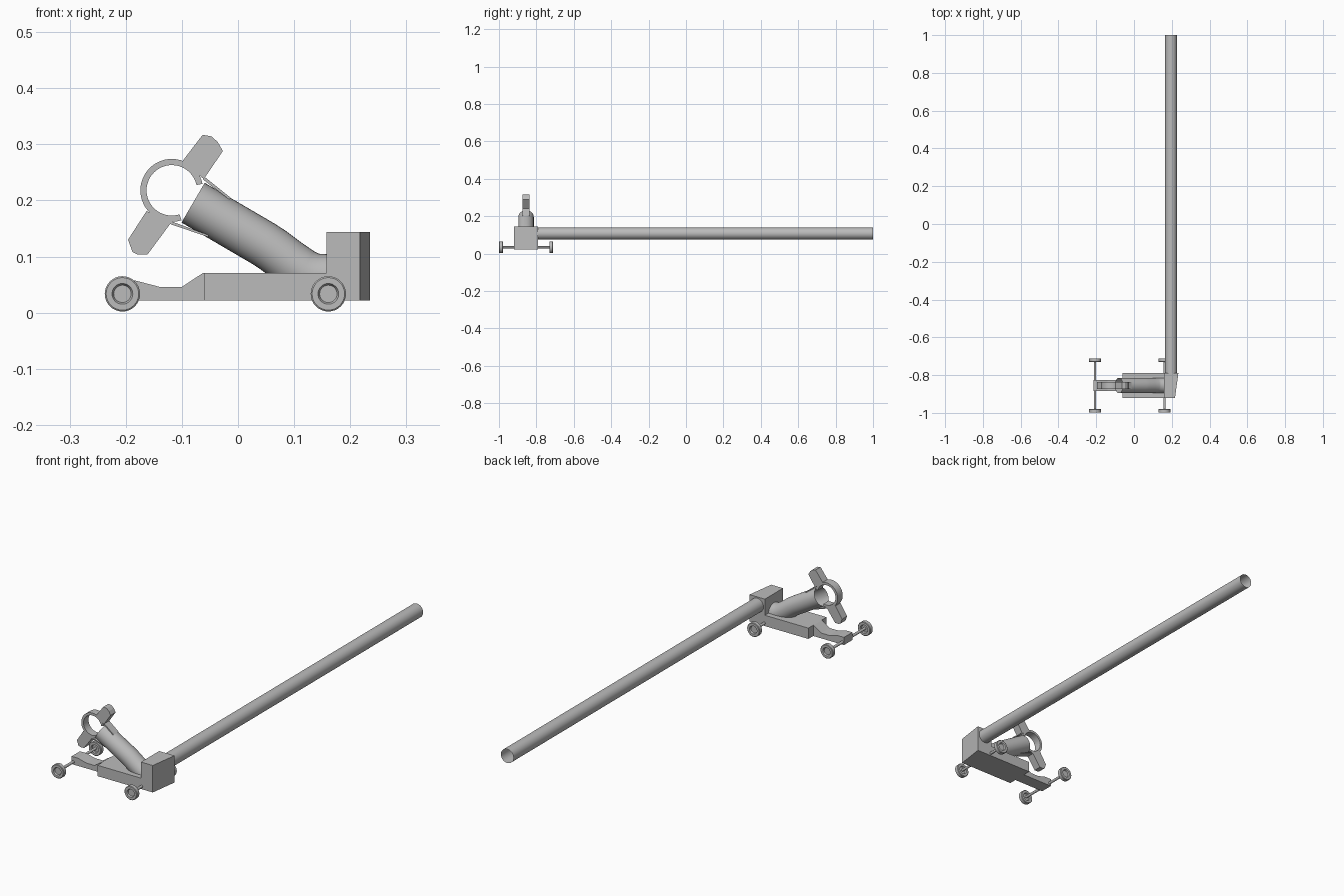
import bpy, bmesh, math
from mathutils import Vector

if "Cube" in bpy.data.objects:
    bpy.data.objects.remove(bpy.data.objects["Cube"])

grey = bpy.data.materials.new("plain grey")
grey.diffuse_color = (0.5, 0.5, 0.5, 1)
grey.use_nodes = True
grey.node_tree.nodes["Principled BSDF"].inputs["Base Color"].default_value = grey.diffuse_color
MID = -0.855  # centre line of the carriage in y


def finish(name, bm, smooth=False, recalc=True):
    if recalc:
        bmesh.ops.recalc_face_normals(bm, faces=bm.faces[:])
    me = bpy.data.meshes.new(name)
    bm.to_mesh(me)
    bm.free()
    me.materials.append(grey)
    ob = bpy.data.objects.new(name, me)
    bpy.context.collection.objects.link(ob)
    if smooth:
        bpy.ops.object.select_all(action='DESELECT')
        ob.select_set(True)
        bpy.context.view_layer.objects.active = ob
        bpy.ops.object.shade_smooth_by_angle(angle=math.radians(35))
    return ob


def prism(name, pts, width, smooth=False):
    """Extrude an (x, z) outline along y, centred on the carriage."""
    bm = bmesh.new()
    a = [bm.verts.new((x, MID - width / 2, z)) for x, z in pts]
    b = [bm.verts.new((x, MID + width / 2, z)) for x, z in pts]
    bm.faces.new(a)
    bm.faces.new(b[::-1])
    for i in range(len(a)):
        j = (i + 1) % len(a)
        bm.faces.new((a[i], b[i], b[j], a[j]))
    return finish(name, bm, smooth)


def lathe(name, profile, x, z, seg=32):
    """Revolve (radius, y) points around an axis parallel to y."""
    bm = bmesh.new()
    rings = []
    for r, y in profile:
        if r == 0:
            rings.append([bm.verts.new((x, y, z))] * seg)
        else:
            rings.append([bm.verts.new((x + r * math.cos(t), y, z + r * math.sin(t)))
                          for t in (2 * math.pi * k / seg for k in range(seg))])
    for p, q in zip(rings, rings[1:]):
        for k in range(seg):
            m = (k + 1) % seg
            bm.faces.new(list(dict.fromkeys((p[k], p[m], q[m], q[k]))))
    return finish(name, bm, True)


def sweep(name, path, radius, seg=32):
    """Open round tube along an (x, z) path."""
    bm = bmesh.new()
    pts = [Vector((x, MID, z)) for x, z in path]
    rings = []
    for i, p in enumerate(pts):
        d = (pts[min(i + 1, len(pts) - 1)] - pts[max(i - 1, 0)]).normalized()
        side = Vector((0, 1, 0))
        up = side.cross(d)
        rings.append([bm.verts.new(p + radius * (side * math.cos(t) + up * math.sin(t)))
                      for t in (2 * math.pi * k / seg for k in range(seg))])
    for p, q in zip(rings, rings[1:]):
        for k in range(seg):
            m = (k + 1) % seg
            bm.faces.new((p[k], p[m], q[m], q[k]))
    return finish(name, bm, True)


# Carriage: wide bed and narrow sloping tail
prism("bed", [(-0.06, 0.022), (0.16, 0.022), (0.16, 0.071), (-0.06, 0.071)], 0.13)
prism("tail", [(-0.214, 0.022), (-0.055, 0.022), (-0.055, 0.071), (-0.062, 0.071),
               (-0.10, 0.046), (-0.14, 0.046), (-0.182, 0.057), (-0.214, 0.057)], 0.06)

# End block with one slanted side
block = prism("end_block", [(0.158, 0.022), (0.235, 0.022), (0.235, 0.144), (0.158, 0.144)], 0.13)
for v in block.data.vertices:
    if v.co.x > 0.2 and v.co.y < MID:
        v.co.x = 0.217

# Axles and recessed wheels
for label, x in (("rear", -0.206), ("front", 0.161)):
    lathe(label + "_axle", [(0, -0.99), (0.006, -0.99), (0.006, -0.72), (0, -0.72)], x, 0.034, 16)
    for side, s in (("left", -1), ("right", 1)):
        c = MID + s * 0.134
        half = [(0, 0.004), (0.0155, 0.004), (0.0185, 0.01), (0.029, 0.01), (0.0315, 0.008)]
        profile = [(r, c - h) for r, h in half] + [(r, c + h) for r, h in half[::-1]]
        lathe(f"{label}_{side}_wheel", profile, x, 0.0335)

# Long straight pipe, open at the far end
lathe("long_pipe", [(0.0315, -0.80), (0.0315, 1.0)], 0.196, 0.107)

# Bent neck tube rising from the bed
sweep("neck_tube", [(-0.08, 0.196), (0.045, 0.123), (0.062, 0.112), (0.09, 0.091),
                    (0.115, 0.074), (0.135, 0.065), (0.165, 0.063)], 0.041)

# Open clamp ring at the top of the neck
CX, CZ = -0.118, 0.218
angles = [math.radians(12 + 276 * k / 36) for k in range(37)]
ring = [(CX + 0.056 * math.cos(t), CZ + 0.056 * math.sin(t)) for t in angles]
ring += [(CX + 0.045 * math.cos(t), CZ + 0.045 * math.sin(t)) for t in reversed(angles)]
prism("clamp_ring", ring, 0.036, True)

# Clamp ears
prism("upper_ear", [(-0.099, 0.27), (-0.063, 0.317), (-0.047, 0.314), (-0.036, 0.304),
                    (-0.027, 0.288), (-0.061, 0.238), (-0.077, 0.252)], 0.036)
prism("lower_ear", [(-0.163, 0.181), (-0.196, 0.13), (-0.188, 0.108), (-0.18, 0.104),
                    (-0.161, 0.104), (-0.118, 0.162), (-0.142, 0.172)], 0.036)

# Thin braces from the ring ends back to the neck
prism("upper_brace", [(-0.062, 0.244), (-0.012, 0.204), (-0.016, 0.202), (-0.062, 0.237)], 0.036)
prism("lower_brace", [(-0.124, 0.159), (-0.054, 0.135), (-0.052, 0.138), (-0.122, 0.164)], 0.036)
